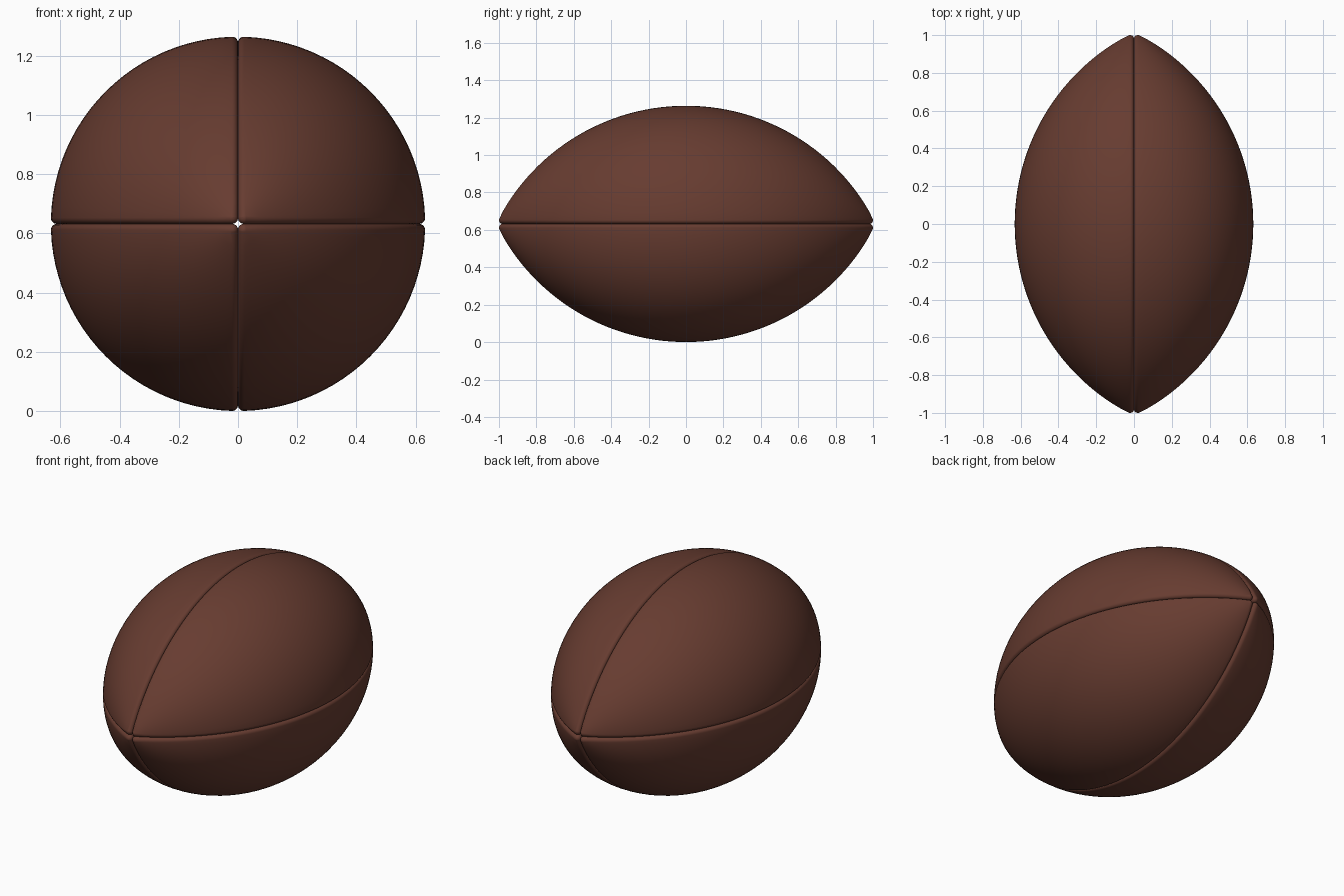
import bpy, bmesh, math
from mathutils import Vector

if "Cube" in bpy.data.objects:
    bpy.data.objects.remove(bpy.data.objects["Cube"])

B = 0.02                 # edge rounding radius of each panel
HALF, RAD = 1.0, 0.632   # half length and widest radius
TIP = HALF - B
SAG = RAD - B - B * math.sqrt(2)
ARC = (SAG**2 + TIP**2) / (2 * SAG)   # radius of the lengthwise arc
OFF = ARC - (RAD - B)
ROWS, COLS, ROLL = 56, 24, 7

leather = bpy.data.materials.new("brown_leather")
leather.diffuse_color = (0.135, 0.045, 0.03, 1)
leather.use_nodes = True
leather.node_tree.nodes["Principled BSDF"].inputs["Base Color"].default_value = leather.diffuse_color


def ring(y):
    """Closed cross-section of a rounded quarter wedge: (core point, direction) pairs."""
    rho = max(math.sqrt(ARC**2 - y * y) - OFF, B * math.sqrt(2))
    a0 = math.asin(min(B / rho, math.sqrt(0.5)))
    out = []
    for i in range(COLS + 1):
        a = a0 + (math.pi / 2 - 2 * a0) * i / COLS
        c, s = math.cos(a), math.sin(a)
        n = Vector(((rho + OFF) * c, y, (rho + OFF) * s)).normalized()
        out.append((Vector((rho * c, y, rho * s)), n))
    left, down = Vector((-1, 0, 0)), Vector((0, 0, -1))
    p0, n0 = out[0]
    p1, n1 = out[-1]
    axis = Vector((B, y, B))
    out += [(p1, n1.slerp(left, k / ROLL)) for k in range(1, ROLL + 1)]
    out += [(axis, left.slerp(down, k / ROLL)) for k in range(ROLL + 1)]
    out += [(p0, down.slerp(n0, k / ROLL)) for k in range(ROLL)]
    return out


def panel(name, sx, sz):
    rings = [ring(ARC * math.sin(math.asin(TIP / ARC) * (2 * i / ROWS - 1)))
             for i in range(ROWS + 1)]
    # rounded tips: draw the end rings in toward the pole
    for end, sy in ((0, -1), (-1, 1)):
        pole = Vector((0, sy, 0))
        src = rings[end]
        extra = [[(p, d.slerp(pole, k / 5)) for p, d in src] for k in range(1, 6)]
        rings = extra[::-1] + rings if sy < 0 else rings + extra
    bm = bmesh.new()
    grid = []
    for r in rings:
        pts = [p + d * B for p, d in r]
        grid.append([bm.verts.new((sx * q.x, q.y, RAD + sz * q.z)) for q in pts])
    n = len(grid[0])
    for a, b in zip(grid, grid[1:]):
        for j in range(n):
            k = (j + 1) % n
            bm.faces.new((a[j], a[k], b[k], b[j]))
    bmesh.ops.remove_doubles(bm, verts=bm.verts, dist=1e-5)
    bmesh.ops.recalc_face_normals(bm, faces=bm.faces)
    for f in bm.faces:
        f.smooth = True
    me = bpy.data.meshes.new(name)
    bm.to_mesh(me)
    bm.free()
    me.materials.append(leather)
    bpy.context.collection.objects.link(bpy.data.objects.new(name, me))


# four matching ball panels, mirrored about the two seams
for side, sx in (("right", 1), ("left", -1)):
    for level, sz in (("upper", 1), ("lower", -1)):
        panel(f"{level}_{side}_panel", sx, sz)
